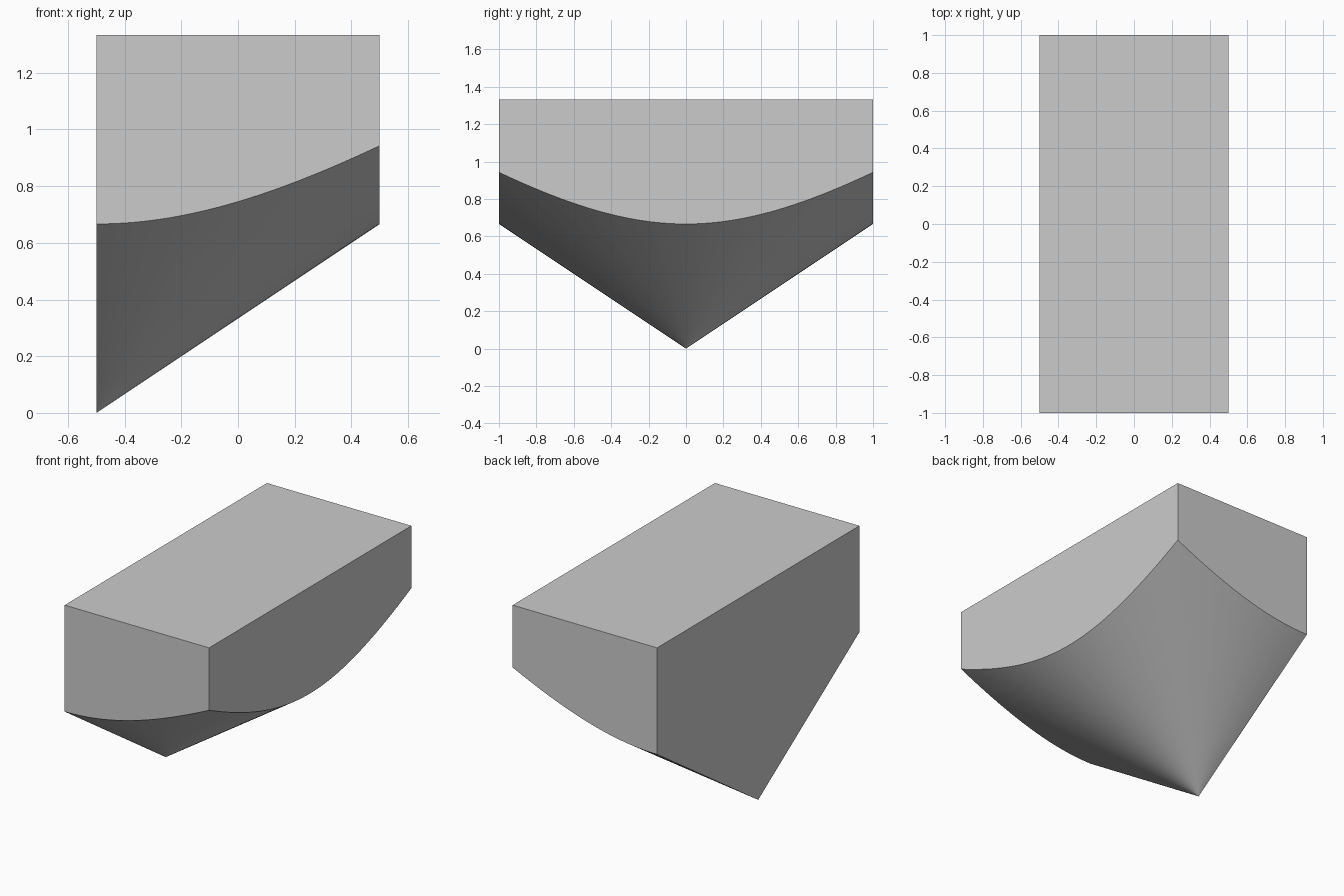
import bpy, bmesh
from math import radians, sin, cos, hypot

cube = bpy.data.objects.get("Cube")
if cube:
    bpy.data.objects.remove(cube, do_unlink=True)

HALF_X, HALF_Y = 0.5, 1.0
SLOPE = 2 / 3            # rise of the cone per unit of radius
TOP = 4 / 3
STEPS = 96               # facets of the half cone, a multiple of four

# One grey for the whole block
grey = bpy.data.materials.new("plain_grey")
grey.use_nodes = True
colour = (0.6, 0.6, 0.6, 1)
grey.diffuse_color = colour
grey.node_tree.nodes["Principled BSDF"].inputs["Base Color"].default_value = colour

bm = bmesh.new()


def rim_vertex(step):
    """Point where a ray of the cone leaves the rectangular block."""
    angle = radians(-90 + 180 * step / STEPS)
    c, s = cos(angle), sin(angle)
    reach = min(2 * HALF_X / max(c, 1e-9), HALF_Y / max(abs(s), 1e-9))
    x, y = reach * c, reach * s
    return bm.verts.new((x - HALF_X, y, SLOPE * hypot(x, y)))


# Cone underside, fanned out from the lowest point
apex = bm.verts.new((-HALF_X, 0, 0))
rim = [rim_vertex(i) for i in range(STEPS + 1)]
for a, b in zip(rim, rim[1:]):
    bm.faces.new((apex, b, a))

# Flat top, ordered from the left front corner counterclockwise
corners = ((-1, -1), (1, -1), (1, 1), (-1, 1))
top = [bm.verts.new((x * HALF_X, y * HALF_Y, TOP)) for x, y in corners]
bm.faces.new(top)

# Upright walls, each ending below in the cone's curve
q = STEPS // 4
lower_edges = (rim[:q + 1], rim[q:3 * q + 1], rim[3 * q:], [rim[-1], apex, rim[0]])
for i, edge in enumerate(lower_edges):
    bm.faces.new(edge + [top[(i + 1) % 4], top[i]])

bmesh.ops.recalc_face_normals(bm, faces=bm.faces)
mesh = bpy.data.meshes.new("cone_bottomed_block")
bm.to_mesh(mesh)
bm.free()
mesh.materials.append(grey)
block = bpy.data.objects.new("cone_bottomed_block", mesh)
bpy.context.collection.objects.link(block)
